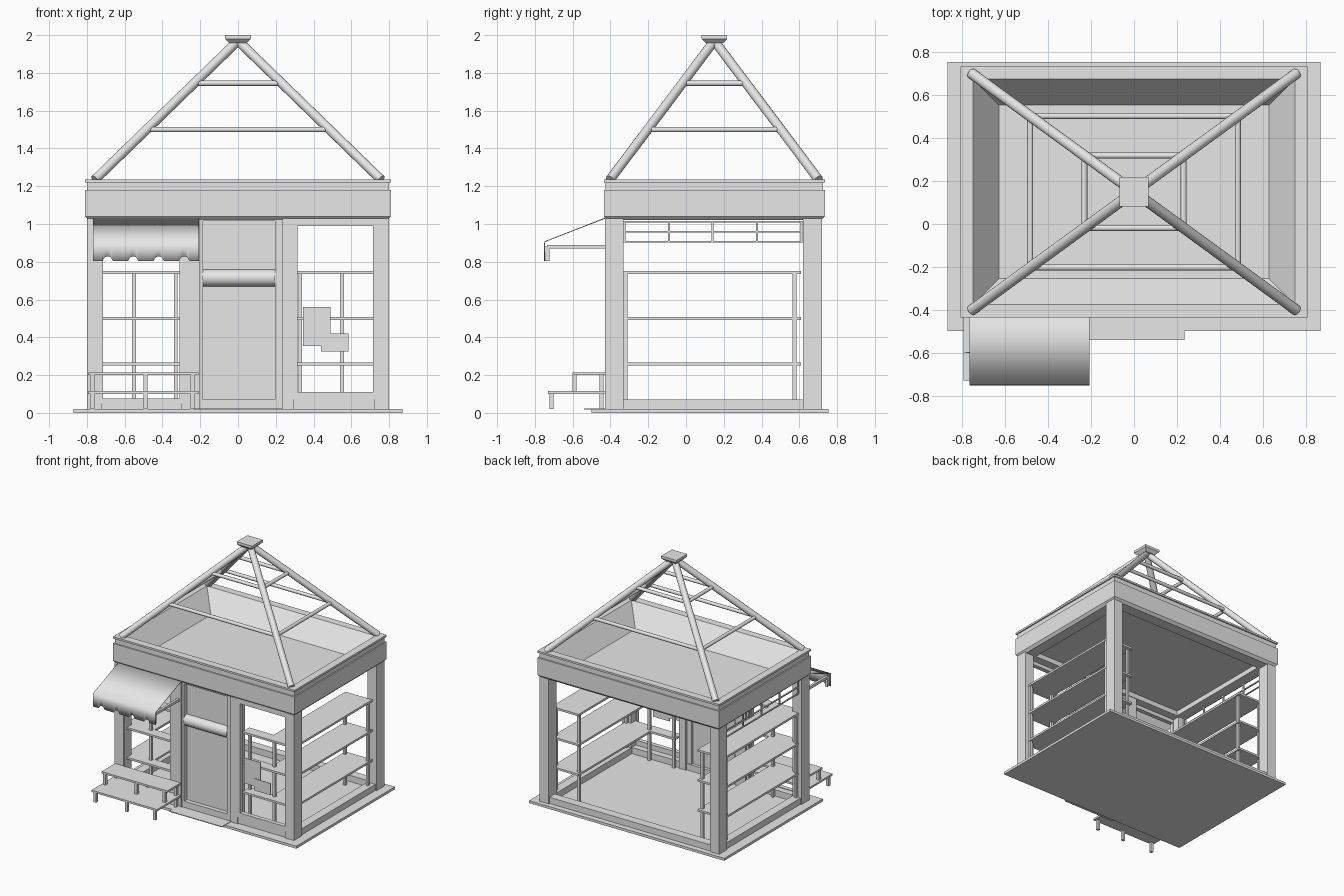
import bpy, bmesh, math
from mathutils import Vector

if "Cube" in bpy.data.objects:
    bpy.data.objects.remove(bpy.data.objects["Cube"], do_unlink=True)

grey = bpy.data.materials.new("plain_grey")
grey.use_nodes = True
grey.diffuse_color = (0.8, 0.8, 0.8, 1)
grey.node_tree.nodes["Principled BSDF"].inputs["Base Color"].default_value = (0.8, 0.8, 0.8, 1)

MID_Y = 0.15  # centre line of the building


def finish(name, bm):
    mesh = bpy.data.meshes.new(name)
    bmesh.ops.recalc_face_normals(bm, faces=bm.faces)
    bm.to_mesh(mesh)
    bm.free()
    mesh.materials.append(grey)
    obj = bpy.data.objects.new(name, mesh)
    bpy.context.collection.objects.link(obj)
    return obj


def smooth(obj, angle):
    bpy.ops.object.select_all(action="DESELECT")
    obj.select_set(True)
    bpy.context.view_layer.objects.active = obj
    bpy.ops.object.shade_smooth_by_angle(angle=math.radians(angle))


def add_box(bm, x, y, z):
    verts = bmesh.ops.create_cube(bm, size=1)["verts"]
    for v in verts:
        for i, (a, b) in enumerate((x, y, z)):
            v.co[i] = (a + b) / 2 + v.co[i] * (b - a)


def boxes(name, *parts):
    bm = bmesh.new()
    for part in parts:
        add_box(bm, *part)
    return finish(name, bm)


def frame(name, x, z, inner_x, inner_z, y):
    return boxes(name, ((x[0], inner_x[0]), y, z), ((inner_x[1], x[1]), y, z),
                 (inner_x, y, (z[0], inner_z[0])), (inner_x, y, (inner_z[1], z[1])))


def rod(name, a, b, radius, sides=16):
    a, b = Vector(a), Vector(b)
    bm = bmesh.new()
    bmesh.ops.create_cone(bm, cap_ends=True, segments=sides, radius1=radius,
                          radius2=radius, depth=(b - a).length)
    obj = finish(name, bm)
    obj.location = (a + b) / 2
    obj.rotation_euler = (b - a).to_track_quat("Z", "Y").to_euler()
    smooth(obj, 50)
    return obj


def loft(name, levels):
    # stacked rectangles given as (half x, half y, z), capped at both ends
    bm = bmesh.new()
    rings = [[bm.verts.new((sx * hx, MID_Y + sy * hy, z))
              for sx, sy in ((-1, -1), (1, -1), (1, 1), (-1, 1))] for hx, hy, z in levels]
    for low, high in zip(rings, rings[1:]):
        for i in range(4):
            j = (i + 1) % 4
            bm.faces.new((low[i], low[j], high[j], high[i]))
    bm.faces.new(rings[0])
    bm.faces.new(rings[-1])
    return finish(name, bm)


# ground slab, door mat and sills
boxes("base_slab", ((-0.87, 0.87), (-0.5, 0.755), (0, 0.02)))
boxes("door_mat", ((-0.235, 0.235), (-0.54, -0.43), (0.018, 0.024)))
boxes("sills", ((-0.78, 0.78), (-0.42, -0.34), (0.02, 0.07)),
      ((-0.78, 0.78), (0.64, 0.71), (0.02, 0.07)),
      *[(tuple(sorted((s * 0.72, s * 0.79))), (-0.4, 0.7), (0.02, 0.07)) for s in (-1, 1)])

# corner posts and door pillars
FRONT = (-0.43, -0.33)
for side, label in ((-1, "right"), (1, "left")):
    for y, end in ((FRONT, "front"), ((0.62, 0.72), "back")):
        boxes(f"{end}_{label}_post", (sorted((side * 0.72, side * 0.8)), y, (0.02, 1.03)))
boxes("door_pillars", ((-0.3, -0.205), FRONT, (0.02, 1.03)),
      ((0.235, 0.295), FRONT, (0.02, 1.03)))

# shop windows and door
frame("left_window_frame", (0.295, 0.74), (0.07, 1.03), (0.315, 0.715), (0.11, 0.99), (-0.425, -0.39))
frame("right_window_frame", (-0.735, -0.29), (0.05, 1.03), (-0.715, -0.31), (0.075, 0.99), (-0.425, -0.39))
frame("door_frame", (-0.205, 0.235), (0.02, 1.03), (-0.185, 0.195), (0.07, 1.015), (-0.42, -0.35))
boxes("door_panel", ((-0.19, 0.2), (-0.385, -0.365), (0.06, 1.03)))
rod("door_roll", (-0.187, -0.385, 0.715), (0.197, -0.385, 0.715), 0.045, 24)
boxes("window_plates", ((0.345, 0.49), (-0.415, -0.41), (0.355, 0.56)),
      ((0.44, 0.585), (-0.422, -0.417), (0.325, 0.42)))

# fascia with bevelled foot, coping and sunken sloping roof tray
tray = [(0.70, 1.06), (0.70, 1.02), (0.79, 1.02), (0.81, 1.04), (0.81, 1.18), (0.80, 1.18),
        (0.80, 1.22), (0.81, 1.22), (0.81, 1.235), (0.75, 1.235), (0.63, 1.08)]
loft("fascia_and_roof_tray", [(hx, hx - 0.225, z) for hx, z in tray])

# open roof frame
apex = Vector((0, MID_Y, 1.97))
feet = [Vector((sx * 0.757, MID_Y + sy * 0.552, 1.235)) for sx, sy in ((-1, -1), (1, -1), (1, 1), (-1, 1))]
for i, foot in enumerate(feet):
    rod(f"roof_pole_{i + 1}", foot, apex, 0.025)
for z in (1.5, 1.745):
    t = (z - 1.235) / (apex.z - 1.235)
    ring = [f.lerp(apex, t) for f in feet]
    for i in range(4):
        rod(f"roof_crossbar_{i + 1}", ring[i], ring[(i + 1) % 4], 0.014, 12)
loft("roof_cap", [(0.045, 0.045, 1.957), (0.068, 0.068, 1.98), (0.068, 0.068, 2.0)])

# L-shaped shelving on both sides
for side, label in ((-1, "right"), (1, "left")):
    def span(a, b):
        return sorted((side * a, side * b))
    parts = []
    for z in (0.26, 0.5, 0.742):
        height = (z - 0.008, z + 0.008)
        parts.append((span(0.53, 0.77), (-0.3, 0.61), height))
        parts.append((span(0.31, 0.77), (-0.385, -0.3), height))
    boxes(f"{label}_shelves", *parts)
    posts = ((0.55, 0.575), (0.755, 0.575), (0.33, -0.32), (0.55, -0.32), (0.755, -0.32))
    boxes(f"{label}_shelf_posts",
          *[(span(x - 0.01, x + 0.01), (y - 0.01, y + 0.01), (0.02, 0.742)) for x, y in posts])

# transom grille in the side opening
X = (-0.775, -0.765)
boxes("transom_grille",
      *[(X, (-0.33, 0.62), (z - 0.004, z + 0.004)) for z in (0.907, 0.96, 1.012)],
      *[(X, (y - 0.005, y + 0.005), (0.907, 1.012)) for y in (-0.325, -0.09, 0.14, 0.375, 0.612)])

# awning sheet with notched valance
bm = bmesh.new()
rows = []
left, right, count = -0.768, -0.207, 112
for i in range(count + 1):
    x = left + (right - left) * i / count
    nearest = min(abs(x - (-0.69 + 0.135 * k)) for k in range(4))
    bottom = 0.805 + math.sqrt(max(0, 0.024 ** 2 - nearest ** 2))
    profile = [(-0.43, 1.033), (-0.75, 0.908), (-0.752, 0.87), (-0.752, bottom)]
    rows.append([bm.verts.new((x, y, z)) for y, z in profile])
for a, b in zip(rows, rows[1:]):
    for j in range(3):
        bm.faces.new((a[j], b[j], b[j + 1], a[j + 1]))
awning = finish("awning", bm)
awning.modifiers.new("thickness", "SOLIDIFY").thickness = 0.005
smooth(awning, 80)

# awning arms
for x in (-0.745, -0.23):
    X = (x - 0.01, x + 0.01)
    boxes("awning_arm", (X, (-0.735, -0.42), (0.87, 0.89)), (X, (-0.748, -0.722), (0.805, 0.882)))

# two-tier display bench
BX = (-0.795, -0.21)
boxes("bench_shelves", (BX, (-0.6, -0.43), (0.2, 0.215)), (BX, (-0.73, -0.43), (0.1, 0.115)))
legs = []
for x in (-0.77, -0.49, -0.24):
    for y, z in ((-0.712, (0.02, 0.105)), (-0.59, (0.11, 0.205)), (-0.447, (0.02, 0.205))):
        legs.append(((x - 0.011, x + 0.011), (y - 0.011, y + 0.011), z))
boxes("bench_legs", *legs)
